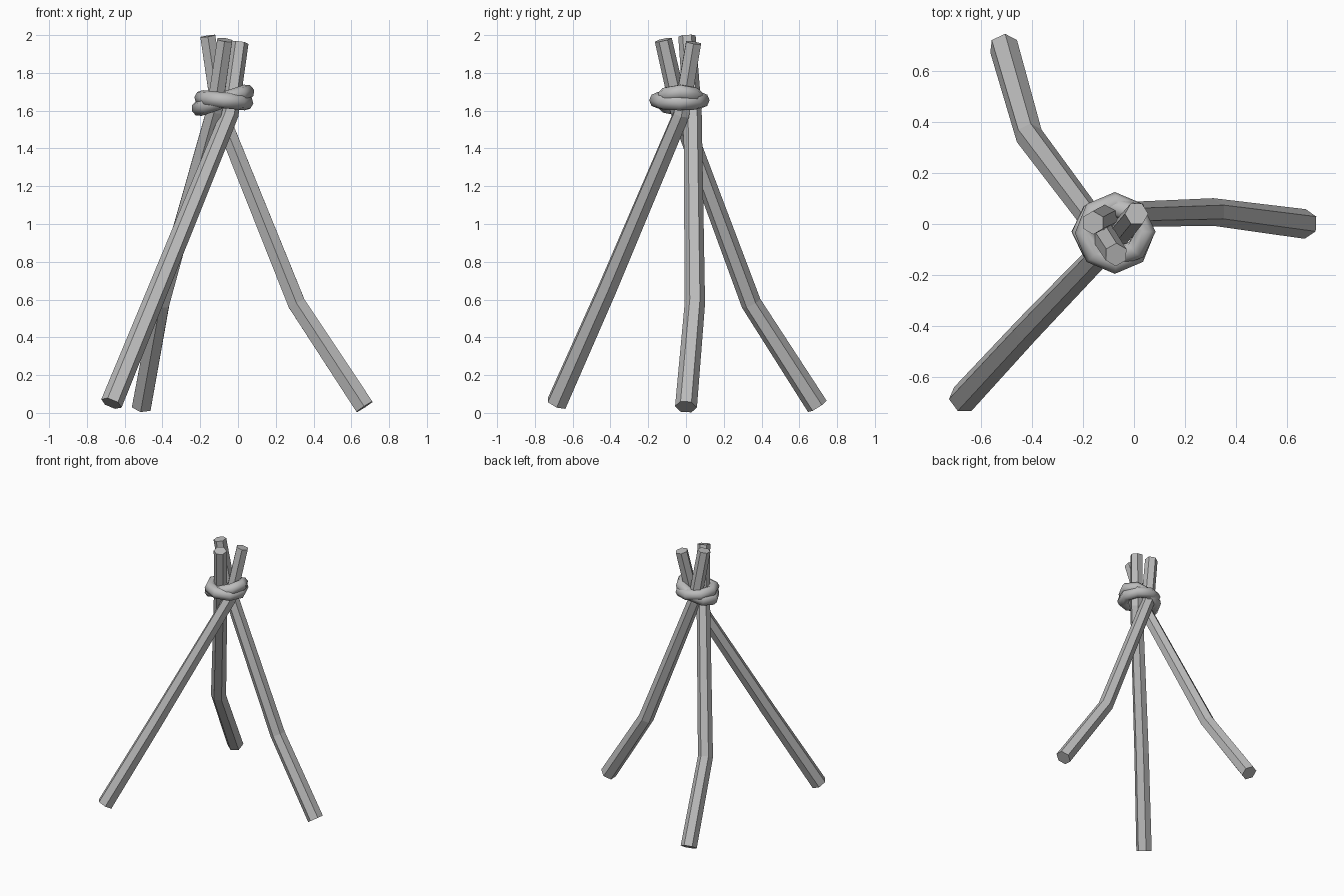
import bpy, bmesh, math
from mathutils import Vector, Matrix

cube = bpy.data.objects.get("Cube")
if cube:
    bpy.data.objects.remove(cube, do_unlink=True)

grey = bpy.data.materials.new("plain grey")
grey.use_nodes = True
GREY = (0.5, 0.5, 0.5, 1)
grey.diffuse_color = GREY
grey.node_tree.nodes["Principled BSDF"].inputs["Base Color"].default_value = GREY


def finish(name, bm, smooth=False):
    bmesh.ops.recalc_face_normals(bm, faces=bm.faces)
    for f in bm.faces:
        f.smooth = smooth
    mesh = bpy.data.meshes.new(name)
    bm.to_mesh(mesh)
    bm.free()
    mesh.materials.append(grey)
    obj = bpy.data.objects.new(name, mesh)
    bpy.context.collection.objects.link(obj)
    return obj


def pole(name, path, radii, sides=6, turn=0.0):
    """Faceted pole swept along a bent path, with square-cut ends."""
    pts = [Vector(p) for p in path]
    bm = bmesh.new()
    rings = []
    for i, (p, r) in enumerate(zip(pts, radii)):
        before = (p - pts[max(i - 1, 0)]).normalized()
        after = (pts[min(i + 1, len(pts) - 1)] - p).normalized()
        axis = (before + after).normalized()
        u = Vector((-axis.y, axis.x, 0)) if i < 0 else Vector((0, 1, 0)).cross(axis).normalized()
        v = axis.cross(u)
        ring = []
        for k in range(sides):
            a = turn + math.tau * k / sides
            ring.append(bm.verts.new(p + r * (math.cos(a) * u + math.sin(a) * v)))
        rings.append(ring)
    for lo, hi in zip(rings, rings[1:]):
        for k in range(sides):
            n = (k + 1) % sides
            bm.faces.new((lo[k], lo[n], hi[n], hi[k]))
    bm.faces.new(rings[0][::-1])
    bm.faces.new(rings[-1])
    return finish(name, bm)


def rope_loop(name, centre, rx, ry, tilt, tube=0.042, major=8, minor=8):
    """Chunky loop of rope, tilted sideways."""
    bm = bmesh.new()
    turn = Matrix.Translation(centre) @ Matrix.Rotation(tilt, 4, 'Y')
    rings = []
    for i in range(major):
        a = math.tau * i / major
        ring = []
        for j in range(minor):
            b = math.tau * j / minor
            out = tube * math.cos(b)
            co = Vector(((rx + out) * math.cos(a), (ry + out) * math.sin(a), tube * math.sin(b)))
            ring.append(bm.verts.new(turn @ co))
        rings.append(ring)
    for i in range(major):
        lo, hi = rings[i], rings[(i + 1) % major]
        for j in range(minor):
            n = (j + 1) % minor
            bm.faces.new((lo[j], hi[j], hi[n], lo[n]))
    return finish(name, bm, smooth=True)


# Three leaning poles, crossing at the lashing
widths = (0.058, 0.054, 0.048, 0.046)
pole("left_pole", [(0.67, 0, 0.032), (0.31, 0.047, 0.58), (-0.10, 0.035, 1.60), (-0.16, 0.005, 1.995)],
     widths, turn=math.pi / 6)
pole("back_pole", [(-0.51, 0.695, 0.035), (-0.41, 0.345, 0.58), (-0.125, -0.035, 1.60), (-0.07, -0.12, 1.975)],
     widths, turn=math.pi / 6)
pole("front_pole", [(-0.67, -0.685, 0.05), (-0.42, -0.415, 0.66), (-0.045, -0.025, 1.58), (0.01, 0.04, 1.96)],
     widths)

# Rope lashing: two loops tilted opposite ways
rope_loop("rope_outer_loop", (-0.075, -0.035, 1.655), 0.115, 0.118, 0.10)
rope_loop("rope_inner_loop", (-0.08, -0.03, 1.655), 0.132, 0.10, -0.33)
